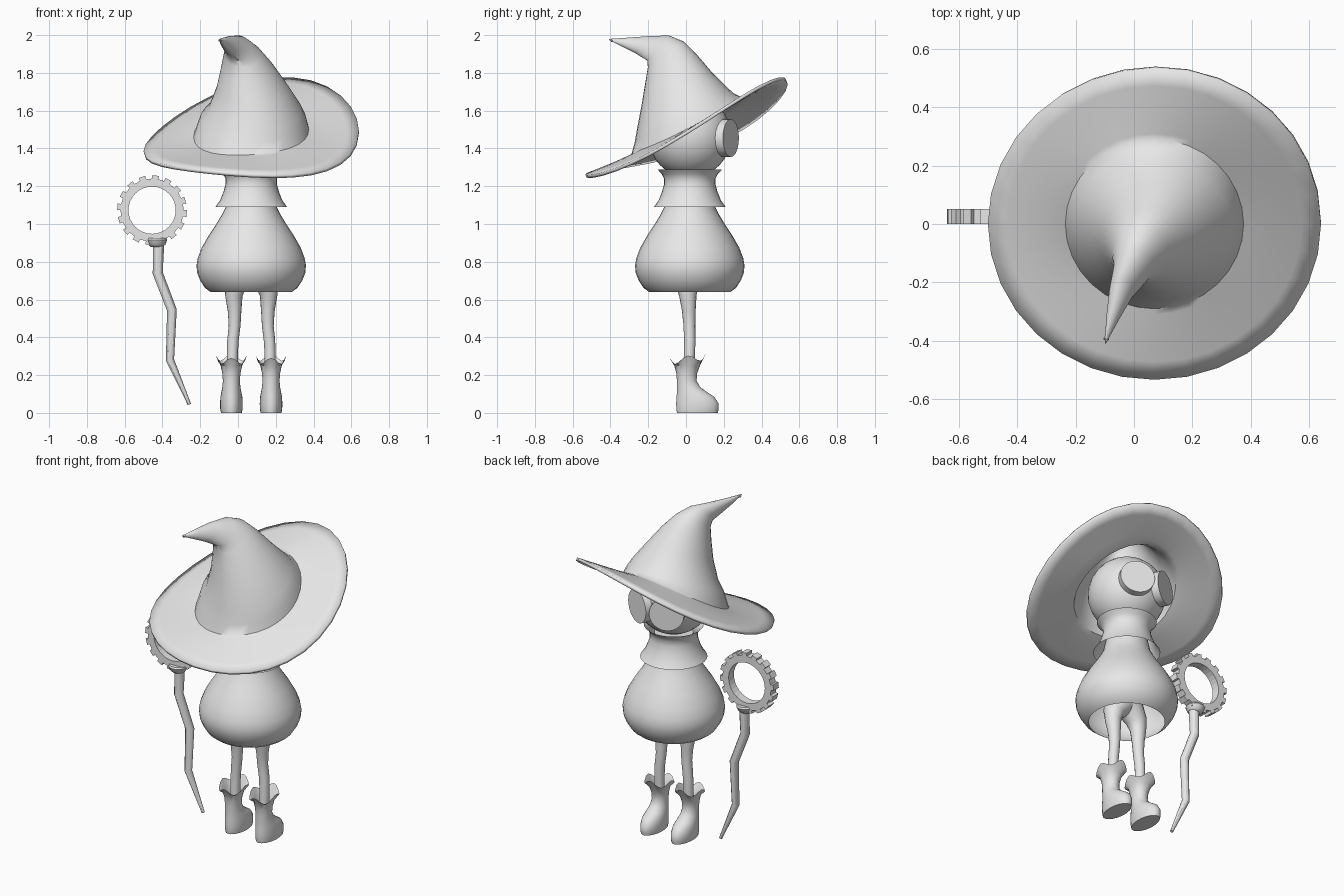
import bpy, bmesh, math
from mathutils import Vector

if "Cube" in bpy.data.objects:
    bpy.data.objects.remove(bpy.data.objects["Cube"])

CX, CY = 0.07, 0.02          # axis of the figure
grey = bpy.data.materials.new("plain grey")
grey.diffuse_color = (0.8, 0.8, 0.8, 1)
grey.use_nodes = True
grey.node_tree.nodes["Principled BSDF"].inputs["Base Color"].default_value = grey.diffuse_color


def loft(name, rings, cap_start=False, cap_end=False, closed=False, angle=40):
    """Skin a list of equally sized point rings."""
    bm = bmesh.new()
    loops = [[bm.verts.new(p) for p in ring] for ring in rings]
    pairs = list(zip(loops, loops[1:]))
    if closed:
        pairs.append((loops[-1], loops[0]))
    n = len(loops[0])
    for a, b in pairs:
        for i in range(n):
            j = (i + 1) % n
            bm.faces.new((a[i], a[j], b[j], b[i]))
    if cap_start:
        bm.faces.new(loops[0][::-1])
    if cap_end:
        bm.faces.new(loops[-1])
    bmesh.ops.recalc_face_normals(bm, faces=bm.faces)
    me = bpy.data.meshes.new(name)
    bm.to_mesh(me)
    bm.free()
    me.materials.append(grey)
    ob = bpy.data.objects.new(name, me)
    bpy.context.collection.objects.link(ob)
    bpy.ops.object.select_all(action='DESELECT')
    ob.select_set(True)
    bpy.context.view_layer.objects.active = ob
    bpy.ops.object.shade_smooth_by_angle(angle=math.radians(angle))
    return ob


def angles(n):
    return [2 * math.pi * i / n for i in range(n)]


def ellipse(x, y, z, rx, ry, n=32):
    return [(x + rx * math.cos(t), y + ry * math.sin(t), z) for t in angles(n)]


def lathe(name, profile, **kw):
    return loft(name, [ellipse(CX, CY, z, r, r) for r, z in profile], **kw)


def tube(name, path, n=12, **kw):
    """Round tube through (x, y, z, radius) points."""
    pts = [Vector(p[:3]) for p in path]
    rings = []
    for i, p in enumerate(pts):
        d = (pts[min(i + 1, len(pts) - 1)] - pts[max(i - 1, 0)]).normalized()
        u = d.cross(Vector((0, 1, 0))).normalized()
        v = d.cross(u)
        r = path[i][3]
        rings.append([p + r * (u * math.cos(t) + v * math.sin(t)) for t in angles(n)])
    return loft(name, rings, True, True, **kw)


# Hat: warped brim running into a crown that bends over to a point
def rim_z(t):
    return (1.474 + .053 * math.cos(t) + .246 * math.sin(t)
            - .035 * math.cos(2 * t) + .0425 * math.sin(2 * t))


def base_z(t):
    return 1.50 + .02 * math.cos(t) + .153 * math.sin(t) - .02 * math.cos(2 * t)


def brim_ring(f):
    rx, ry = .305 + .265 * f, .29 + .243 * f
    return [(CX + rx * math.cos(t), ry * math.sin(t),
             base_z(t) + (rim_z(t) - base_z(t)) * f) for t in angles(32)]


hat_rings = [brim_ring(f) for f in (1, .75, .5, .25, .08, 0)]
# crown sections: low y, low z, high y, high z, left x, right x
for y0, z0, y1, z1, xa, xb in [
        (-.272, 1.43, .255, 1.69, -.20, .36),
        (-.26, 1.50, .215, 1.725, -.155, .335),
        (-.235, 1.63, .14, 1.80, -.115, .27),
        (-.215, 1.75, .055, 1.90, -.09, .19),
        (-.202, 1.83, -.01, 1.965, -.075, .125),
        (-.205, 1.865, -.09, 1.998, -.07, .07),
        (-.27, 1.905, -.19, 1.995, -.085, .0),
        (-.34, 1.94, -.30, 1.987, -.095, -.05),
        (-.409, 1.975, -.405, 1.98, -.1, -.095)]:
    hat_rings.append([((xa + xb) / 2 + (xb - xa) / 2 * math.cos(t),
                       (y0 + y1) / 2 + (y1 - y0) / 2 * math.sin(t),
                       (z0 + z1) / 2 + (z1 - z0) / 2 * math.sin(t)) for t in angles(32)])
hat = loft("hat", hat_rings, cap_end=True, angle=50)
thick = hat.modifiers.new("thickness", 'SOLIDIFY')
thick.thickness = .018
thick.offset = -1

# Head
R, HZ = .22, 1.465
lathe("head", [(R * math.sin(a), HZ - R * math.cos(a))
               for a in [math.pi * (i + .15) / 16.3 for i in range(17)]],
      cap_start=True, cap_end=True)

# Round goggle-like eyes
for side, az in (("right", 65), ("left", 115)):
    d = Vector((math.cos(math.radians(az)), math.sin(math.radians(az)), 0))
    u, up = Vector((-d.y, d.x, 0)), Vector((0, 0, 1))
    c = Vector((CX, CY, 1.455))
    loft(side + "_eye", [[c + d * k + .1 * (u * math.cos(t) + up * math.sin(t))
                          for t in angles(32)] for k in (.195, .24)], True, True)

# Flared collar and pear-shaped open body
lathe("collar", [(.19, 1.09), (.165, 1.125), (.147, 1.17), (.136, 1.21),
                 (.136, 1.24), (.148, 1.265), (.17, 1.288)])
lathe("body", [(.215, .64), (.245, .662), (.27, .70), (.286, .74), (.29, .78),
               (.283, .82), (.262, .875), (.225, .94), (.185, 1.0),
               (.155, 1.05), (.135, 1.09), (.12, 1.16), (.11, 1.24)], cap_end=True)

# Legs and boots, one per side
BOOT = [(0, .06, .055, .108), (.02, .061, .059, .112), (.05, .06, .06, .112),
        (.085, .05, .058, .10), (.11, .032, .053, .08), (.135, .014, .048, .062),
        (.17, .004, .045, .052), (.21, .004, .048, .055), (.25, .006, .057, .068)]
for side, s in (("left", -1), ("right", 1)):
    tube(side + "_leg", [(CX + s * x, y, z, r) for x, y, z, r in [
        (.0, .005, .79, .085), (.045, .005, .735, .075), (.085, .005, .68, .06),
        (.092, .01, .62, .046), (.088, .015, .54, .036), (.088, .018, .46, .031),
        (.097, .02, .38, .030), (.10, .018, .30, .029), (.10, .015, .20, .029)]],
        n=16, angle=60)
    bx = CX + s * .105
    rings = [ellipse(bx, y, z, rx, ry, 24) for z, y, rx, ry in BOOT]
    # wavy boot top
    rings.append([(bx + .08 * math.cos(t), .01 + .095 * math.sin(t),
                   .285 + .018 * math.cos(4 * t) + .012 * math.sin(t)) for t in angles(24)])
    loft(side + "_boot", rings, cap_start=True)

# Crooked staff with a small cup
SY = .025
tube("staff", [(-.42, SY, .90, .03), (-.425, SY, .74, .027), (-.35, SY, .545, .026),
               (-.36, SY, .28, .022), (-.257, SY, .045, .009)], angle=30)
loft("staff_cup", [ellipse(-.43, SY, z, r, r, 16) for z, r in
                   [(.878, .03), (.89, .045), (.915, .055), (.925, .05)]], True, True)

# Toothed ring on top of the staff
TEETH = 16
section = []
for i in range(TEETH):
    for frac, r in ((0, .167), (.5, .167), (.5, .185), (1, .185)):
        section.append((2 * math.pi * (i + frac) / TEETH, r))


def gear_loop(y, radius=None):
    return [(-.455 + (radius or r) * math.cos(t), y, 1.073 + (radius or r) * math.sin(t))
            for t, r in section]


loft("staff_ring", [gear_loop(0), gear_loop(.052), gear_loop(.052, .125),
                    gear_loop(0, .125)], closed=True, angle=25)
bpy.ops.object.select_all(action='DESELECT')
